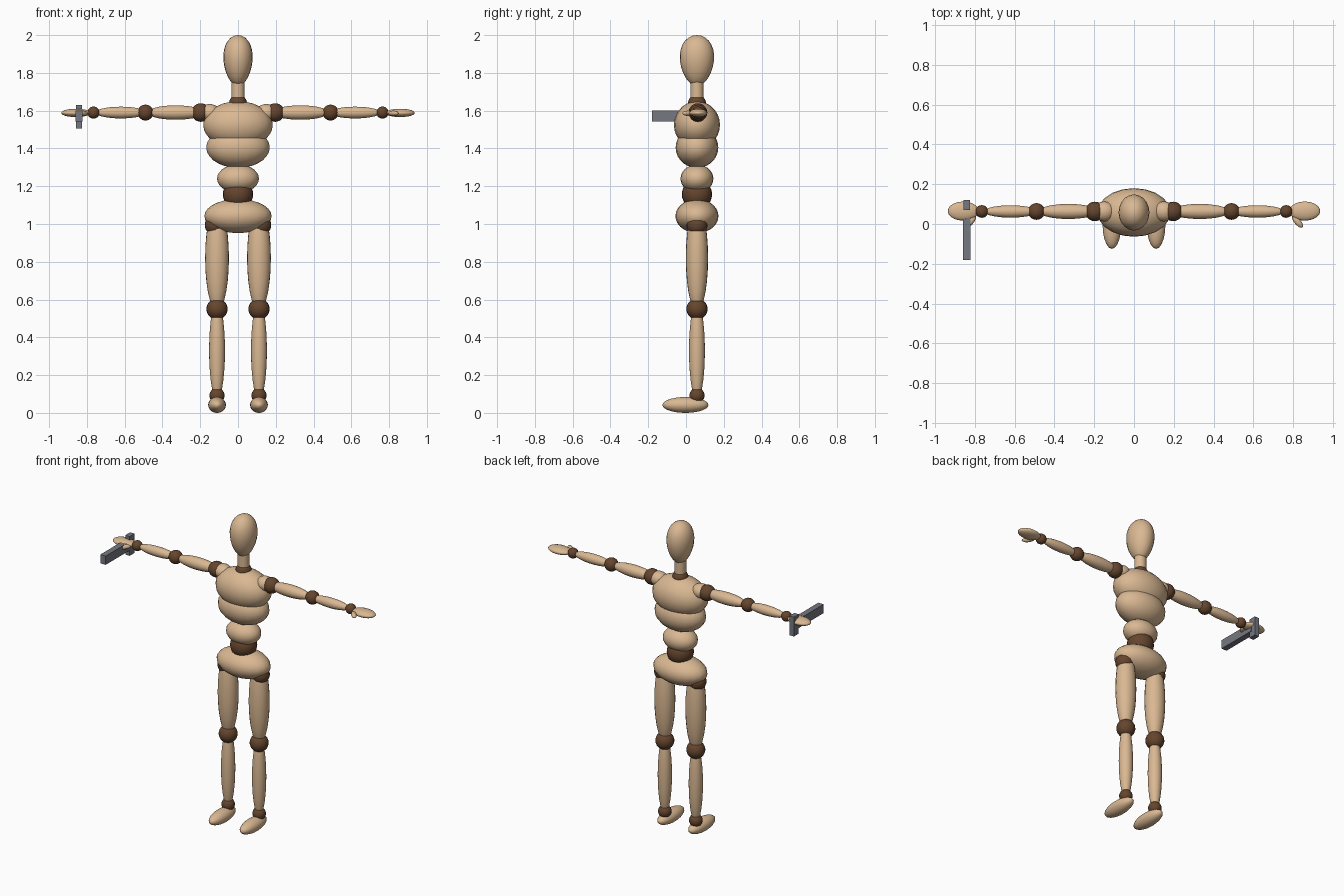
import bpy
import math

cube = bpy.data.objects.get("Cube")
if cube:
    bpy.data.objects.remove(cube, do_unlink=True)


def material(name, rgb):
    m = bpy.data.materials.new(name)
    m.use_nodes = True
    m.diffuse_color = (*rgb, 1)
    m.node_tree.nodes["Principled BSDF"].inputs["Base Color"].default_value = (*rgb, 1)
    return m


WOOD = material("light wood", (0.70, 0.48, 0.29))
JOINT = material("dark wood", (0.13, 0.06, 0.027))
METAL = material("grey metal", (0.18, 0.19, 0.22))
Y = 0.058  # body axis depth


def finish(name, mat, smooth=True):
    obj = bpy.context.object
    obj.name = name
    obj.data.materials.append(mat)
    if smooth:
        bpy.ops.object.shade_smooth_by_angle(angle=math.radians(50))
    return obj


def blob(name, loc, radii, mat=WOOD, taper=0.0, turn=0.0):
    """Ellipsoid, optionally wider towards the top."""
    bpy.ops.mesh.primitive_uv_sphere_add(segments=20, ring_count=14, radius=1,
                                         location=loc, rotation=(0, 0, turn))
    obj = bpy.context.object
    for v in obj.data.vertices:
        k = 1 + taper * v.co.z
        v.co.x *= radii[0] * k
        v.co.y *= radii[1] * k
        v.co.z *= radii[2]
    return finish(name, mat)


def ball(name, loc, r):
    return blob(name, loc, (r, r, r), JOINT)


def box(name, lo, hi):
    bpy.ops.mesh.primitive_cube_add(size=1, location=[(a + b) / 2 for a, b in zip(lo, hi)])
    for v in bpy.context.object.data.vertices:
        v.co = [c * (b - a) for c, a, b in zip(v.co, lo, hi)]
    return finish(name, METAL, False)


# Head and neck
blob("head", (0, Y, 1.865), (0.077, 0.09, 0.135), taper=0.15)
bpy.ops.mesh.primitive_cylinder_add(vertices=20, radius=0.035, depth=0.16, location=(0, Y, 1.70))
finish("neck", WOOD)
ball("neck_joint", (0, Y, 1.637), 0.048)

# Torso
blob("chest", (0, Y, 1.525), (0.184, 0.122, 0.125))
blob("ribs", (0, Y, 1.405), (0.168, 0.113, 0.108))
blob("abdomen", (0, Y, 1.24), (0.111, 0.087, 0.075))
ball("waist_joint", (0, Y, 1.157), 0.08)
blob("pelvis", (0, Y, 1.042), (0.178, 0.114, 0.09))

for side, s in (("left", 1), ("right", -1)):
    # Arm, stretched out sideways
    z = 1.59
    blob(side + "_shoulder_cap", (s * 0.15, Y + 0.005, z), (0.055, 0.05, 0.045))
    ball(side + "_shoulder_joint", (s * 0.197, Y + 0.005, z), 0.049)
    blob(side + "_upper_arm", (s * 0.33, Y + 0.005, z), (0.15, 0.038, 0.038))
    ball(side + "_elbow", (s * 0.49, Y + 0.005, z), 0.042)
    blob(side + "_forearm", (s * 0.62, Y + 0.005, z), (0.135, 0.031, 0.031))
    ball(side + "_wrist", (s * 0.765, Y + 0.005, z), 0.032)
    blob(side + "_hand", (s * 0.858, Y + 0.007, z - 0.002), (0.078, 0.048, 0.022))
    blob(side + "_thumb", (s * 0.822, 0.012, z - 0.004), (0.038, 0.016, 0.014),
         turn=-s * math.radians(50))

    # Leg and foot
    x = s * 0.111
    ball(side + "_hip_joint", (s * 0.121, Y, 0.995), 0.055)
    blob(side + "_thigh", (x, Y, 0.82), (0.063, 0.059, 0.28))
    ball(side + "_knee", (x, Y, 0.55), 0.056)
    blob(side + "_shin", (x, Y, 0.33), (0.042, 0.042, 0.26))
    ball(side + "_ankle", (x, Y, 0.092), 0.04)
    blob(side + "_foot", (x, -0.003, 0.042), (0.047, 0.122, 0.042))

# Held tool: long bar and upright grip
box("tool_bar", (-0.86, -0.18, 1.543), (-0.822, 0.09, 1.6))
box("tool_grip", (-0.857, 0.07, 1.505), (-0.825, 0.12, 1.63))
